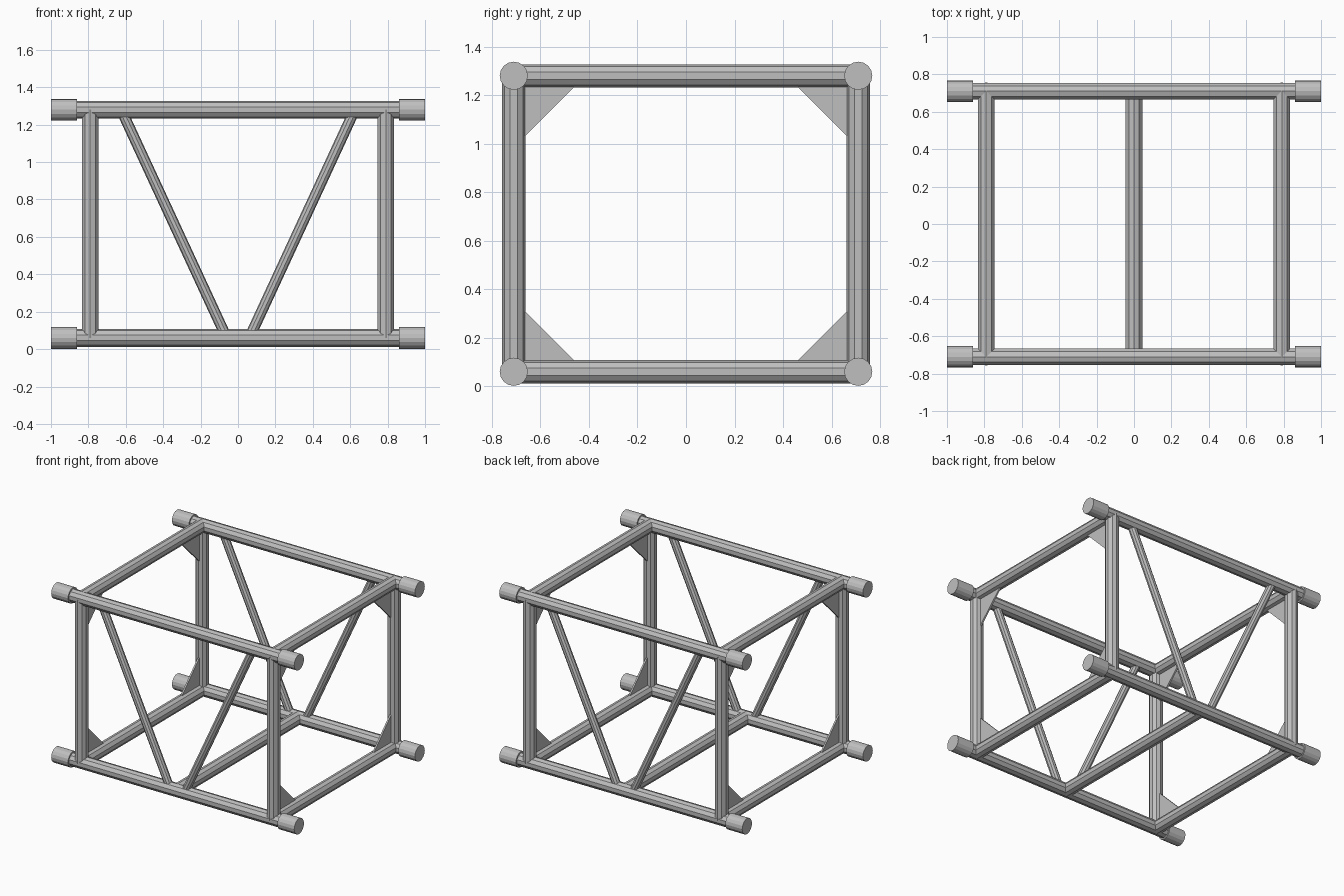
import bpy
import bmesh
import math
from mathutils import Vector

cube = bpy.data.objects.get("Cube")
if cube:
    bpy.data.objects.remove(cube, do_unlink=True)

metal = bpy.data.materials.new("brushed_aluminium")
metal.use_nodes = True
GREY = (0.52, 0.52, 0.52, 1)
metal.diffuse_color = GREY
metal.node_tree.nodes["Principled BSDF"].inputs["Base Color"].default_value = GREY

Y = 0.71              # chord offset from the centre line
LOW, HIGH = 0.06, 1.28  # chord heights
X = 0.79              # end frame position
SIDES = (-1, 1)
R = 0.0475            # main tube radius


def finish(name, bm):
    bmesh.ops.recalc_face_normals(bm, faces=bm.faces)
    mesh = bpy.data.meshes.new(name)
    bm.to_mesh(mesh)
    bm.free()
    mesh.materials.append(metal)
    obj = bpy.data.objects.new(name, mesh)
    bpy.context.collection.objects.link(obj)
    return obj


def tube(name, start, end, radius, sides=10):
    """Capped straight tube between two points."""
    start, end = Vector(start), Vector(end)
    axis = end - start
    bm = bmesh.new()
    bmesh.ops.create_cone(bm, cap_ends=True, segments=sides, radius1=radius,
                          radius2=radius, depth=axis.length)
    obj = finish(name, bm)
    obj.location = (start + end) / 2
    obj.rotation_euler = axis.to_track_quat('Z', 'Y').to_euler()
    return obj


def gusset(name, x, y_side, z, z_dir):
    """Thin triangular corner plate in the plane of an end frame."""
    leg, half = 0.25, 0.006
    corner = Vector((x - half, y_side * Y, z))
    bm = bmesh.new()
    points = [corner,
              corner + Vector((0, -y_side * leg, 0)),
              corner + Vector((0, -y_side * leg, z_dir * 0.045)),
              corner + Vector((0, -y_side * 0.045, z_dir * leg)),
              corner + Vector((0, 0, z_dir * leg))]
    face = bm.faces.new([bm.verts.new(p) for p in points])
    result = bmesh.ops.extrude_face_region(bm, geom=[face])
    moved = [v for v in result["geom"] if isinstance(v, bmesh.types.BMVert)]
    bmesh.ops.translate(bm, verts=moved, vec=(2 * half, 0, 0))
    return finish(name, bm)


# Long chords with wider end couplers
for y in (-Y, Y):
    for z in (LOW, HIGH):
        tube("chord", (-0.95, y, z), (0.95, y, z), R)
        for s in SIDES:
            tube("end_coupler", (s * 0.862, y, z), (s, y, z), 0.058, 16)

# End frames: posts, crossbars and corner gussets
for x in (-X, X):
    for s in SIDES:
        tube("post", (x, s * Y, LOW), (x, s * Y, HIGH), R)
        gusset("lower_gusset", x, s, LOW, 1)
        gusset("upper_gusset", x, s, HIGH, -1)
    for z in (LOW, HIGH):
        tube("crossbar", (x, -Y, z), (x, Y, z), R)

# Lower middle crossbar
tube("middle_crossbar", (0, -Y, LOW), (0, Y, LOW), R)

# Slim diagonal braces on the front and back
for y in (-Y, Y):
    for s in SIDES:
        tube("diagonal_brace", (s * 0.065, y, LOW + 0.01), (s * 0.62, y, HIGH - 0.01), 0.029)
